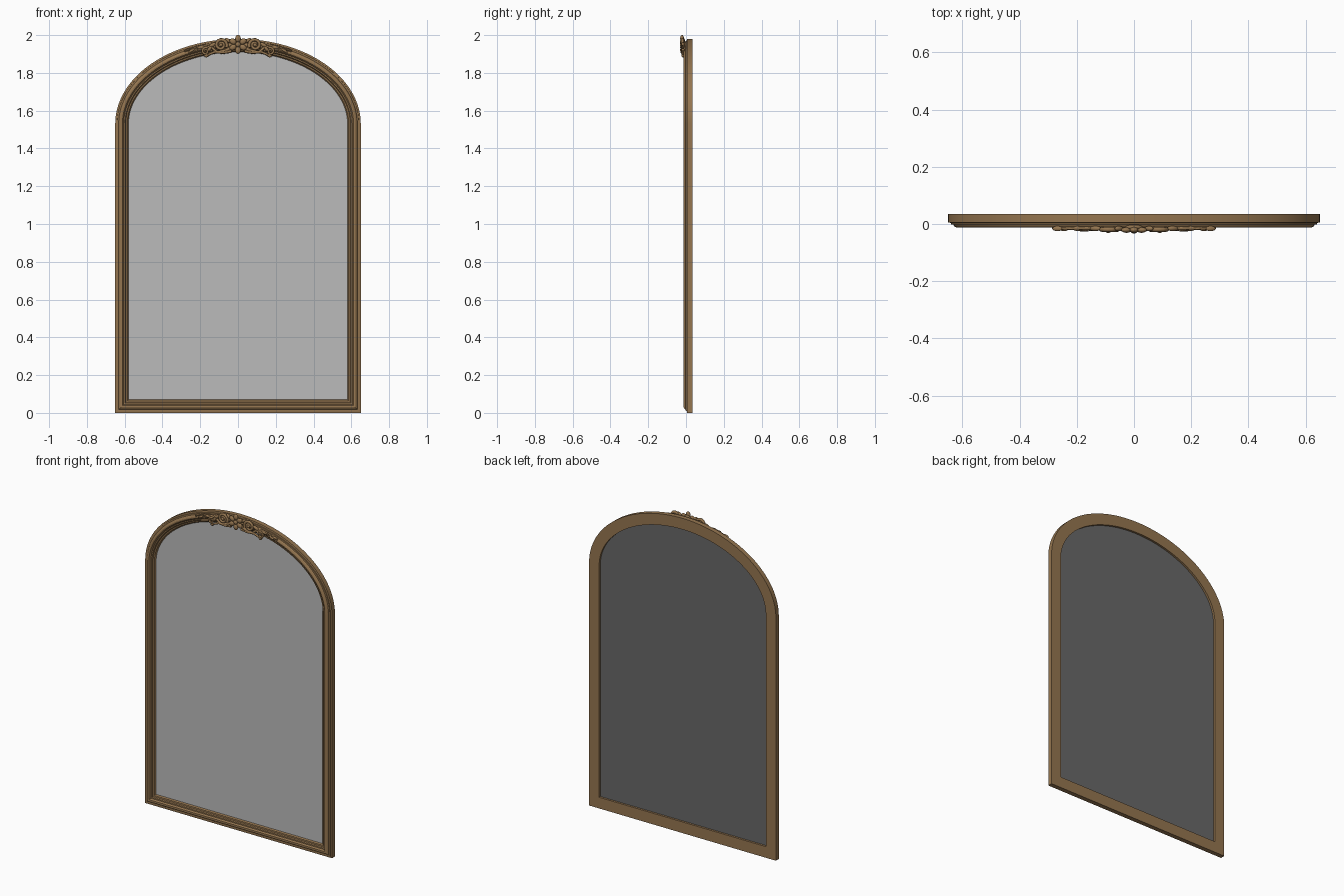
import bpy, bmesh, math
from mathutils import Vector

if "Cube" in bpy.data.objects:
    bpy.data.objects.remove(bpy.data.objects["Cube"], do_unlink=True)


def material(name, rgb):
    m = bpy.data.materials.new(name)
    m.use_nodes = True
    colour = (*rgb, 1)
    m.diffuse_color = colour
    m.node_tree.nodes["Principled BSDF"].inputs["Base Color"].default_value = colour
    return m


GOLD = material("antique gold", (0.30, 0.18, 0.08))
SILVER = material("mirror silver", (0.50, 0.50, 0.50))
BACKING = material("backing grey", (0.14, 0.14, 0.14))

HALF, SPRING, RISE, STEPS = 0.65, 1.53, 0.45, 64


def outline(d):
    """Arched outline moved inwards by d, as (x, z) pairs."""
    pts = [(-HALF + d, d), (HALF - d, d)]
    for i in range(STEPS + 1):
        t = math.pi * i / STEPS
        c, s = math.cos(t), math.sin(t)
        n = Vector((c / HALF, s / RISE)).normalized()
        pts.append((HALF * c - d * n.x, SPRING + RISE * s - d * n.y))
    return pts


def finish(name, bm, mats, angle=30):
    bmesh.ops.recalc_face_normals(bm, faces=bm.faces)
    mesh = bpy.data.meshes.new(name)
    bm.to_mesh(mesh)
    bm.free()
    obj = bpy.data.objects.new(name, mesh)
    bpy.context.collection.objects.link(obj)
    for m in mats:
        mesh.materials.append(m)
    shade(obj, angle)
    return obj


def shade(obj, angle=30):
    bpy.ops.object.select_all(action='DESELECT')
    obj.select_set(True)
    bpy.context.view_layer.objects.active = obj
    bpy.ops.object.shade_smooth_by_angle(angle=math.radians(angle))


# Moulded frame: (inset, y) profile swept round the outline
PROFILE = [(0, .035), (0, .006), (.009, .004), (.010, -.001), (.018, -.002),
           (.022, -.009), (.030, -.013), (.038, -.012), (.043, -.007),
           (.045, -.003), (.052, -.002), (.056, .004), (.064, .006),
           (.070, .014), (.070, .035)]
bm = bmesh.new()
rings = [[bm.verts.new((x, y, z)) for x, z in outline(d)] for d, y in PROFILE]
for a, b in zip(rings, rings[1:] + rings[:1]):
    for i in range(len(a)):
        j = (i + 1) % len(a)
        bm.faces.new((a[i], a[j], b[j], b[i]))
finish("frame", bm, [GOLD])

# Mirror panel: silver in front, grey backing behind
bm = bmesh.new()
front, back = ([bm.verts.new((x, y, z)) for x, z in outline(.068)] for y in (.014, .022))
bm.faces.new(front)
bm.faces.new(back)
for i in range(len(front)):
    j = (i + 1) % len(front)
    bm.faces.new((front[i], front[j], back[j], back[i]))
bm.normal_update()
bmesh.ops.recalc_face_normals(bm, faces=bm.faces)
for f in bm.faces:
    f.material_index = 1 if f.normal.y > 0.5 else 0
finish("mirror_panel", bm, [SILVER, BACKING])


def blob(name, x, z, length, width, turn=0, y=-.018, depth=.010):
    """Flattened oval lobe lying on the crest."""
    bpy.ops.mesh.primitive_uv_sphere_add(segments=16, ring_count=10, radius=1,
                                         location=(x, y, z), rotation=(0, -turn, 0))
    obj = bpy.context.object
    obj.name = name
    obj.scale = (length, depth, width)
    obj.data.materials.append(GOLD)
    shade(obj, 60)


def strand(name, pts, thick, taper, y=-.019):
    """Tapering carved strand through (x, z) points."""
    cu = bpy.data.curves.new(name, 'CURVE')
    cu.dimensions = '3D'
    cu.bevel_depth, cu.bevel_resolution, cu.use_fill_caps = thick, 2, True
    cu.resolution_u = 4
    sp = cu.splines.new('NURBS')
    sp.use_endpoint_u = True
    sp.order_u = 3
    sp.points.add(len(pts) - 1)
    for i, (p, (x, z)) in enumerate(zip(sp.points, pts)):
        p.co = (x, y, z, 1)
        p.radius = 1 + (taper - 1) * i / (len(pts) - 1)
    cu.materials.append(GOLD)
    obj = bpy.data.objects.new(name, cu)
    bpy.context.collection.objects.link(obj)


def spiral(side, x, z, r, start, turns):
    n = 22
    pts = []
    for i in range(n):
        k = i / (n - 1)
        a, rr = start + turns * math.tau * k, r * (1 - .8 * k)
        pts.append((side * (x + rr * math.cos(a)), z + rr * math.sin(a)))
    return pts


# Central rosette
CZ = 1.951
blob("rosette_base", 0, CZ, .032, .032, y=-.012)
for i in range(6):
    a = math.tau * (i + .5) / 6 
    blob("rosette_petal", .031 * math.cos(a), CZ + .031 * math.sin(a),
         .019, .015, a, y=-.021, depth=.010)
blob("rosette_heart", 0, CZ, .013, .013, y=-.025, depth=.008)

# Scrolls and leaves, mirrored on both sides
for side, label in ((1, "left"), (-1, "right")):
    strand(label + "_large_scroll", spiral(side, .090, 1.948, .033, 3.6, -1.7), .009, .7)
    blob(label + "_scroll_eye", side * .090, 1.948, .010, .010, y=-.022)
    strand(label + "_small_scroll", spiral(side, .172, 1.915, .020, 2.2, -1.5), .007, .6)
    strand(label + "_end_scroll", spiral(side, .222, 1.925, .014, 2.4, -1.3), .005, .6, -.016)
    strand(label + "_upper_stem", [(side * x, z) for x, z in
           ((.06, 1.92), (.11, 1.908), (.14, 1.935), (.18, 1.945), (.22, 1.937), (.285, 1.912))],
           .009, .4, -.015)
    strand(label + "_lower_stem", [(side * x, z) for x, z in
           ((.035, 1.915), (.08, 1.908), (.12, 1.912), (.15, 1.90), (.17, 1.888))],
           .009, .6, -.016)
    # (x, z, length, width, turn) of each leaf
    for x, z, length, width, turn in (
            (.052, 1.925, .022, .010, -.6), (.053, 1.972, .018, .009, .7),
            (.135, 1.948, .022, .010, -.5), (.150, 1.928, .020, .009, -.9),
            (.168, 1.893, .012, .011, .3), (.195, 1.935, .020, .009, -.2),
            (.245, 1.918, .020, .007, -.5), (.268, 1.922, .018, .006, -.3)):
        blob(label + "_leaf", side * x, z, length, width, side * turn, y=-.016, depth=.009)
